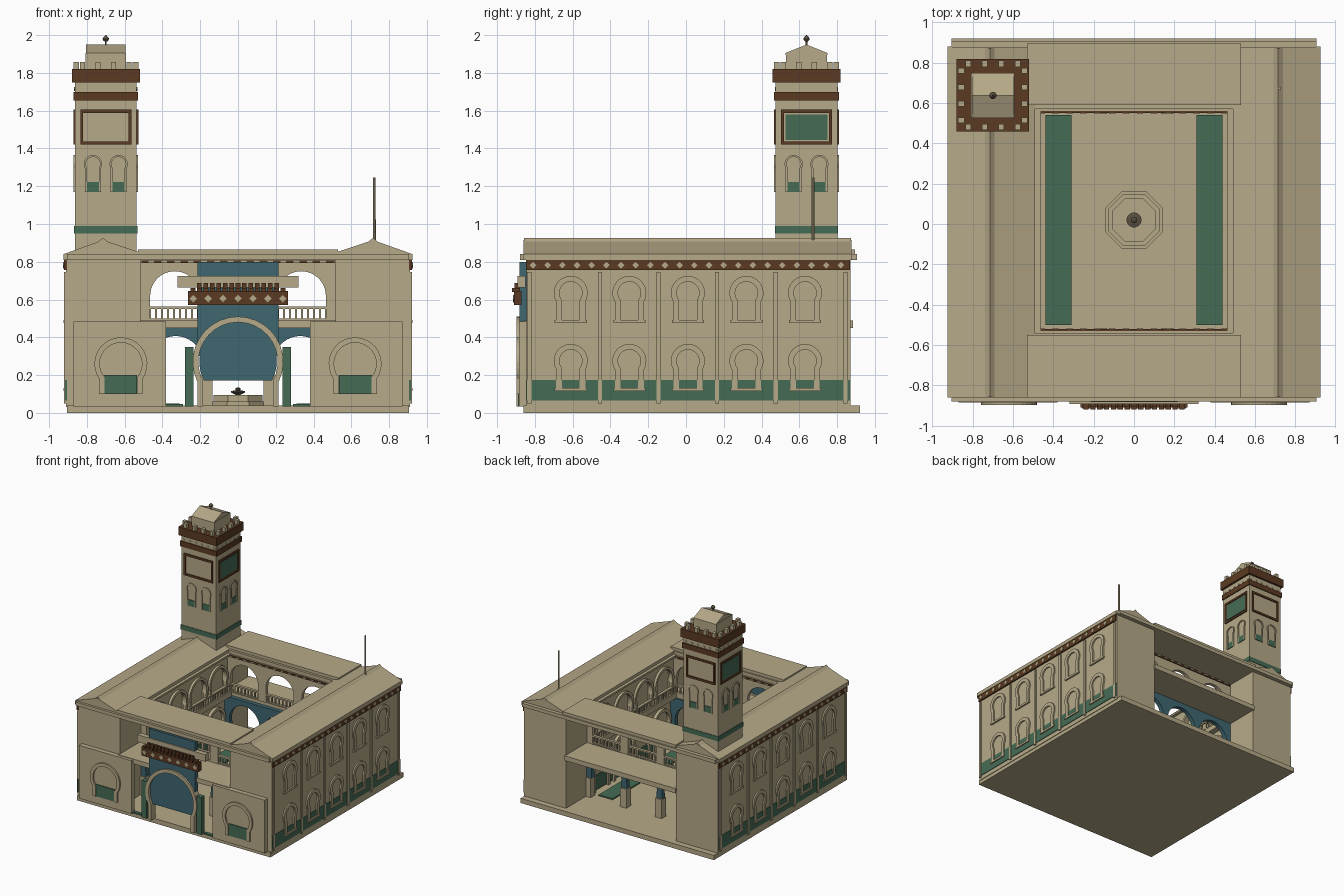
import bpy, bmesh, math
from mathutils import Matrix, Vector

if "Cube" in bpy.data.objects:
    bpy.data.objects.remove(bpy.data.objects["Cube"])

COL = {"sandstone": (0.47, 0.40, 0.25), "brown_wood": (0.105, 0.042, 0.016),
       "green_tile": (0.06, 0.15, 0.09), "blue_tile": (0.05, 0.135, 0.165),
       "dark_bronze": (0.10, 0.08, 0.05)}
MATS = {}
for n, c in COL.items():
    MATS[n] = bpy.data.materials.new(n)
    MATS[n].diffuse_color = (*c, 1)
TAN, BROWN, GREEN, BLUE, BRONZE = COL
parts = {}
M = Matrix.Identity(4)          # current placement, used for the tower faces


def part(name, mat):
    return parts.setdefault((name, mat), bmesh.new())


def prism(name, mat, pts, axis, a, b):
    """Extrude a (u, z) outline along x or y from a to b."""
    bm = part(name, mat)
    rows = []
    for d in (a, b):
        rows.append([bm.verts.new(M @ Vector((u, d, z) if axis == 'y' else (d, u, z))) for u, z in pts])
    fs = [bm.faces.new(rows[0]), bm.faces.new(rows[1][::-1])]
    n = len(pts)
    for i in range(n):
        j = (i + 1) % n
        fs.append(bm.faces.new((rows[0][j], rows[0][i], rows[1][i], rows[1][j])))
    bmesh.ops.recalc_face_normals(bm, faces=fs)


def box(name, mat, x0, x1, y0, y1, z0, z1):
    prism(name, mat, [(x0, z0), (x1, z0), (x1, z1), (x0, z1)], 'y', y0, y1)


def lathe(name, mat, x, y, prof, n):
    """Stack of cone sections through (radius, z) points."""
    bm = part(name, mat)
    off = math.pi / n
    rings = [[bm.verts.new((x + r * math.cos(off + 2 * math.pi * i / n),
                            y + r * math.sin(off + 2 * math.pi * i / n), z)) for i in range(n)] for r, z in prof]
    bm.faces.new(rings[0][::-1])
    bm.faces.new(rings[-1])
    for p, q in zip(rings, rings[1:]):
        for i in range(n):
            j = (i + 1) % n
            bm.faces.new((p[i], p[j], q[j], q[i]))


def horseshoe(c, z, r, leg, bottom, n=20):
    a = math.acos(leg / r)
    arc = [(c + r * math.cos(-a + (math.pi + 2 * a) * i / n), z + r * math.sin(-a + (math.pi + 2 * a) * i / n))
           for i in range(n + 1)]
    return [(c + leg, bottom)] + arc + [(c - leg, bottom)]


def ring(name, mat, c, z, r, leg, t, bottom, axis, a, b):
    prism(name, mat, horseshoe(c, z, r, leg, bottom) + horseshoe(c, z, r - t, leg - t, bottom)[::-1], axis, a, b)


def arcade(name, mat, centres, z, r, leg, u0, u1, bottom, top, axis, a, b):
    pts = [(u0, top), (u0, bottom)]
    for c in centres:
        pts += horseshoe(c, z, r, leg, bottom)[::-1]
    prism(name, mat, pts + [(u1, bottom), (u1, top)], axis, a, b)


def diamond(name, u, z, s, axis, a, b):
    prism(name, TAN, [(u - s, z), (u, z - s), (u + s, z), (u, z + s)], axis, a, b)


def railing(axis, u0, u1, c):
    """Rail with thin balusters on the gallery floor."""
    def bar(a, b, w, z0, z1):
        pts = [(a, z0), (b, z0), (b, z1), (a, z1)]
        prism("railing", TAN, pts, axis, c - w, c + w)
    bar(u0, u1, .012, .55, .562)
    bar(u0, u1, .012, .49, .50)
    n = round((u1 - u0) / .032)
    for i in range(n + 1):
        u = u0 + (u1 - u0) * i / n
        bar(u - .005, u + .005, .006, .50, .55)


# base and courtyard floor
box("plinth", TAN, -.905, .905, -.86, .92, 0, .04)
SIDE_Y = [-.61 + .31 * i for i in range(5)]

for s in (-1, 1):
    def bx(name, mat, x0, x1, *r):
        box(name, mat, min(s * x0, s * x1), max(s * x0, s * x1), *r)
    # side wings with gabled roofs
    bx("wing", TAN, .515, .91, -.845, .87, .03, .82)
    bx("eaves", TAN, .49, .925, -.86, .88, .81, .84)
    prism("wing_roof", TAN, [(s * .925, .84), (s * .715, .915), (s * .49, .84)], 'y', -.86, .875)
    prism("ridge_cap", TAN, [(s * .74, .906), (s * .715, .927), (s * .69, .906)], 'y', -.858, .873)
    # outer side: dado, frieze, pilasters, windows
    bx("side_dado", GREEN, .905, .915, -.847, .868, .065, .175)
    bx("side_frieze", BROWN, .905, .921, -.847, .868, .757, .81)
    for i in range(22):
        diamond("frieze_diamonds", -.81 + 1.63 * i / 21, .782, .018, 'x', s * .915, s * .926)
    for y in (-.83, -.455, -.145, .165, .475, .845):
        bx("pilasters", TAN, .905, .92, y - .011, y + .011, .05, .745)
    for y in SIDE_Y:
        for dz in (0, -.36):
            ring("side_windows", TAN, y, .635 + dz, .09, .077, .03, .485 + dz, 'x', s * .905, s * .922)
            bx("window_sills", TAN, .905, .924, y - .085, y + .085, .475 + dz, .492 + dz)
    # inner courtyard wall: upper and lower arcades
    ys = [-.39 + .27 * i for i in range(4)]
    arcade("inner_upper_arcade", TAN, ys, .635, .11, .105, -.55, .58, .49, .81, 'x', s * .49, s * .52)
    for y in ys:
        ring("inner_arch_rings", TAN, y, .635, .125, .118, .022, .49, 'x', s * .47, s * .495)
        ring("inner_lower_rings", TAN, y, .28, .12, .11, .025, .04, 'x', s * .49, s * .52)
    bx("inner_dado", GREEN, .505, .519, -.54, .57, .05, .17)
    bx("inner_ledge", TAN, .465, .52, -.55, .58, .45, .49)
    bx("inner_cornice", TAN, .465, .50, -.55, .58, .80, .815)
    railing('x', -.53, .56, s * .475)
    # green courtyard beds
    bx("green_beds", GREEN, .31, .44, -.50, .54, .035, .05)
    # front corner panels with arched niches
    bx("front_panel", TAN, .38, .87, -.885, -.84, .035, .485)
    ring("front_niches", TAN, s * .62, .26, .14, .115, .028, .1, 'y', -.898, -.88)
    bx("niche_tiles", GREEN, .535, .71, -.893, -.88, .1, .2)
    # portal side pillars
    bx("portal_pillars", GREEN, .235, .28, -.89, -.845, .035, .35)
    bx("portal_beds", GREEN, .29, .38, -.87, -.84, .035, .046)

# front and back galleries
for y0, y1, yi, fy0, fy1 in ((-.88, -.54, -.545, -.86, -.55), (.57, .905, .575, .59, .895)):
    box("gallery_slab", TAN, -.52, .52, min(y0 + .02, y1), min(y1, .885), .45, .49)
    box("gallery_ceiling", TAN, -.905, .905, y0, y1, .81, .84)
    box("gallery_roof", TAN, -.53, .53, fy0, fy1, .835, .865)
    arcade("lower_arcade", BLUE, (-.33, 0, .33), .265, .142, .138, -.52, .52, .20, .45, 'y', yi - .018, yi + .018)
    arcade("upper_arcade", TAN, (-.335, 0, .335), .62, .13, .13, -.52, .52, .49, .81, 'y', yi - .015, yi + .015)
    box("arcade_frieze", BROWN, -.51, .51, yi - .024, yi + .024, .793, .808)
    for i in range(14):
        box("frieze_blocks", TAN, -.475 + .07 * i, -.445 + .07 * i, yi - .028, yi + .028, .794, .806)
    for x in (-.165, .165):
        box("arcade_piers", TAN, x - .03, x + .03, yi - .03, yi + .03, .035, .20)
    for x in (-.495, .495):
        box("arcade_piers", TAN, x - .025, x + .025, yi - .03, yi + .03, .035, .20)
    railing('y', -.465, -.18, yi)
    railing('y', .18, .465, yi)
    railing('y', -.15, .15, yi)

# front portal: blue panel, arch, canopy
arcade("portal_panel", BLUE, (0,), .27, .205, .18, -.215, .215, .30, .80, 'y', -.882, -.845)
ring("portal_arch", TAN, 0, .27, .24, .215, .03, .035, 'y', -.898, -.842)
box("portal_beam", TAN, -.32, .32, -.892, -.85, .665, .725)
box("canopy", BROWN, -.265, .265, -.91, -.87, .57, .645)
for i in range(7):
    diamond("canopy_diamonds", -.237 + .079 * i, .605, .02, 'y', -.916, -.905)
for i in range(15):
    x = -.238 + .034 * i
    box("canopy_tiles", BROWN, x - .013, x + .013, -.92, -.88, .64, .66)
    if 0 < i < 14:
        box("canopy_tiles", BROWN, x - .012, x + .012, -.908, -.88, .66, .688)

# fountain
lathe("fountain_basin", TAN, 0, .02, [(.155, .035), (.155, .06), (.14, .06), (.14, .095), (.115, .095), (.115, .06)], 8)
lathe("fountain_bowl", BRONZE, 0, .02, [(.012, .05), (.012, .095), (.037, .108), (.037, .115), (.012, .12),
                                        (.016, .128), (.004, .135)], 16)

# minaret tower
TX, TY = -.70, .638
box("tower_shaft", TAN, TX - .163, TX + .163, TY - .163, TY + .163, .04, 1.76)


def square(name, mat, h, z0, z1):
    box(name, mat, TX - h, TX + h, TY - h, TY + h, z0, z1)


square("tower_green_band", GREEN, .167, .95, .99)
square("tower_brown_band", BROWN, .171, 1.655, 1.70)
square("tower_cap", BROWN, .18, 1.75, 1.82)
square("tower_lantern", TAN, .108, 1.81, 1.905)
for k in range(4):
    M = Matrix.Translation((TX, TY, 0)) @ Matrix.Rotation(k * math.pi / 2, 4, 'Z')
    for x in (-.068, .068):
        ring("tower_windows", TAN, x, 1.317, .048, .042, .01, 1.17, 'y', -.171, -.16)
        box("tower_window_tiles", GREEN, x - .04, x + .04, -.168, -.16, 1.17, 1.222)
    for r in ((-.135, .135, 1.42, 1.437), (-.135, .135, 1.588, 1.605), (-.135, -.12, 1.437, 1.588), (.12, .135, 1.437, 1.588)):
        box("tower_panel_frame", BROWN, r[0], r[1], -.172, -.16, r[2], r[3])
    if k % 2:
        box("tower_panel", GREEN, -.112, .112, -.168, -.16, 1.445, 1.58)
    for i in range(6):
        diamond("tower_band_diamonds", -.14 + .056 * i, 1.715, .011, 'y', -.168, -.16)
    for x in (-.123, -.041, .041, .123):
        box("tower_merlons", TAN, x - .014, x + .014, -.172, -.142, 1.815, 1.857)
M = Matrix.Identity(4)
prism("lantern_roof", TAN, [(TY - .112, 1.895), (TY + .112, 1.895), (TY + .112, 1.905), (TY, 1.95), (TY - .112, 1.905)],
      'x', TX - .105, TX + .105)
lathe("tower_finial", BRONZE, TX, TY, [(.005, 1.93), (.005, 1.965), (.014, 1.972), (.018, 1.98), (.014, 1.988), (.002, 2.0)], 12)

# flagpole
lathe("flagpole", TAN, .722, .672, [(.008, .9), (.007, 1.245)], 10)

# turn each collected part into an object
for (name, mat), bm in parts.items():
    bmesh.ops.recalc_face_normals(bm, faces=bm.faces)
    me = bpy.data.meshes.new(name)
    bm.to_mesh(me)
    bm.free()
    me.materials.append(MATS[mat])
    bpy.context.collection.objects.link(bpy.data.objects.new(name, me))

for m in bpy.data.materials:
    if m.users and not m.is_grease_pencil:
        m.use_nodes = True
        m.node_tree.nodes["Principled BSDF"].inputs["Base Color"].default_value = m.diffuse_color
